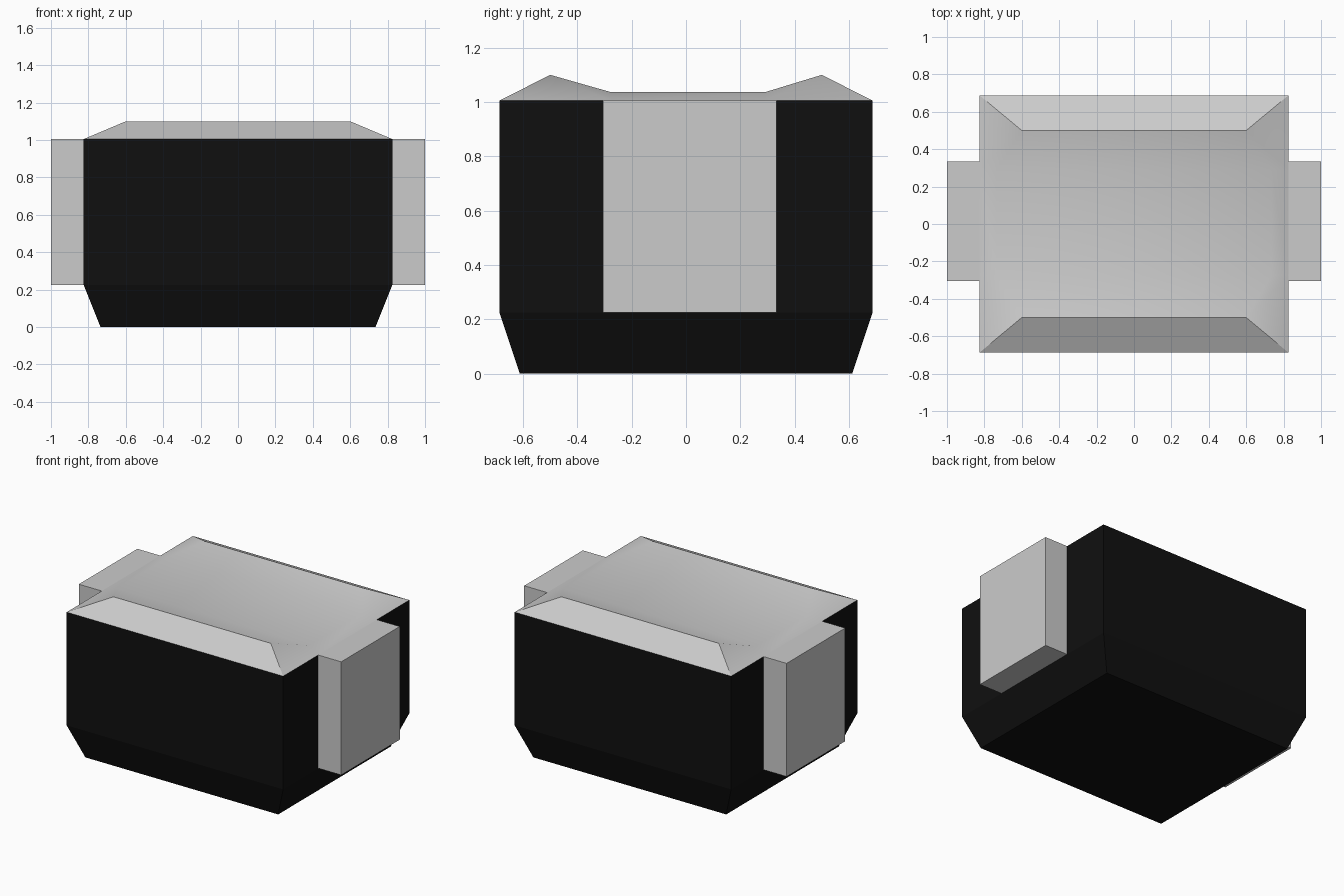
import bpy

if "Cube" in bpy.data.objects:
    bpy.data.objects.remove(bpy.data.objects["Cube"])

black = bpy.data.materials.new("black")
black.diffuse_color = (0.005, 0.005, 0.005, 1)
black.use_nodes = True
black.node_tree.nodes["Principled BSDF"].inputs["Base Color"].default_value = black.diffuse_color


def make(name, verts, faces, mat=None):
    mesh = bpy.data.meshes.new(name)
    mesh.from_pydata(verts, [], faces)
    ob = bpy.data.objects.new(name, mesh)
    bpy.context.collection.objects.link(ob)
    if mat:
        mesh.materials.append(mat)
    return ob


def frustum(name, rings, mat=None):
    """Stack of rectangles (x0, x1, y0, y1, z), capped at both ends."""
    verts, faces = [], [(3, 2, 1, 0)]
    for x0, x1, y0, y1, z in rings:
        verts += [(x0, y0, z), (x1, y0, z), (x1, y1, z), (x0, y1, z)]
    for r in range(len(rings) - 1):
        b = r * 4
        faces += [(b + i, b + (i + 1) % 4, b + 4 + (i + 1) % 4, b + 4 + i) for i in range(4)]
    t = len(verts) - 4
    faces.append((t, t + 1, t + 2, t + 3))
    return make(name, verts, faces, mat)


X, Y, LOW, TOP = 0.825, 0.687, 0.225, 1.005

# Black body with a tapered foot
frustum("body", [(-0.735, 0.735, -0.612, 0.612, 0),
                 (-X, X, -Y, Y, LOW),
                 (-X, X, -Y, Y, TOP)], black)

# Side blocks
for side, x0, x1 in (("left", -1, -X), ("right", X, 1)):
    frustum(side + "_block", [(x0, x1, -0.305, 0.333, z) for z in (LOW, TOP)])

# Lid: raised ridges front and back, shallow trough between, sloping ends
rows = [(-Y, X, TOP), (-0.5, 0.6, 1.1), (-0.275, 0.735, 1.036),
        (0.29, 0.735, 1.036), (0.5, 0.6, 1.1), (Y, X, TOP)]
verts = [(s * x, y, z) for y, x, z in rows for s in (-1, 1)]
faces = [(2 * i, 2 * i + 1, 2 * i + 3, 2 * i + 2) for i in range(5)]
verts += [(s * X, y, TOP) for y in (-0.275, 0.29) for s in (-1, 1)]
for s in (0, 1):
    ends = [(s, 2 + s, 12 + s), (2 + s, 4 + s, 12 + s),
            (4 + s, 6 + s, 14 + s, 12 + s),
            (6 + s, 8 + s, 14 + s), (8 + s, 10 + s, 14 + s)]
    faces += [f[::-1] if s else f for f in ends]
lid = make("lid", verts, faces)

# Keep every lid face pointing up, then smooth the shallow angles
lid.data.update()
for p in lid.data.polygons:
    if p.normal.z < 0:
        p.flip()
lid.data.update()
bpy.ops.object.select_all(action='DESELECT')
lid.select_set(True)
bpy.context.view_layer.objects.active = lid
bpy.ops.object.shade_smooth_by_angle(angle=0.52)
